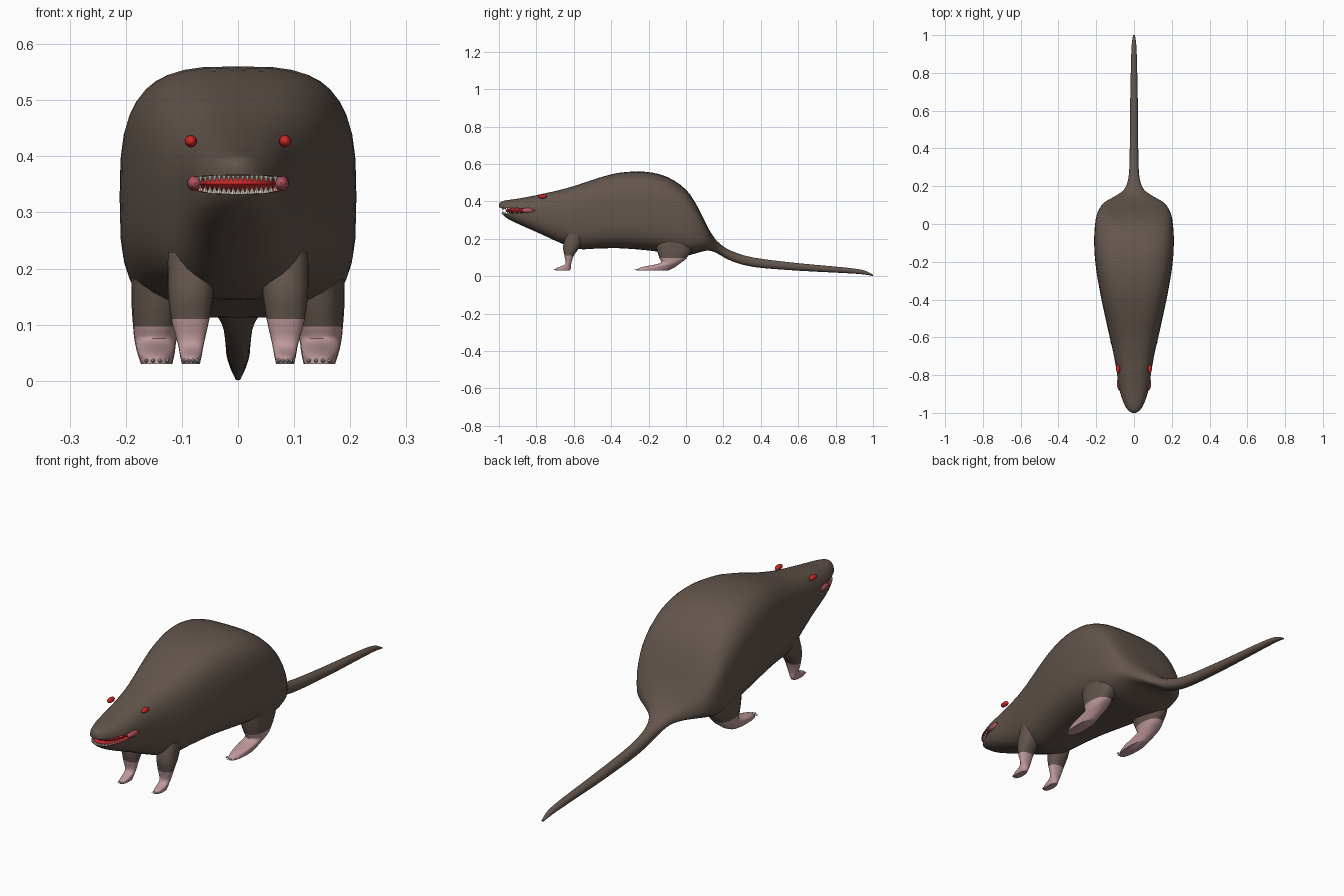
import bpy, bmesh, math
from mathutils import Vector

if "Cube" in bpy.data.objects:
    bpy.data.objects.remove(bpy.data.objects["Cube"])


def material(name, r, g, b):
    m = bpy.data.materials.new(name)
    m.use_nodes = True
    m.diffuse_color = (r, g, b, 1)
    m.node_tree.nodes["Principled BSDF"].inputs["Base Color"].default_value = (r, g, b, 1)
    return m


FUR = material("brown fur", .125, .092, .073)
SKIN = material("pink skin", .52, .32, .33)
RED = material("red mouth and eyes", .62, .02, .02)
GUM = material("dark pink gum", .45, .09, .12)
BONE = material("ivory teeth", .6, .6, .53)


def finish(name, bm, mats, angle=50):
    bmesh.ops.recalc_face_normals(bm, faces=bm.faces)
    mesh = bpy.data.meshes.new(name)
    bm.to_mesh(mesh)
    bm.free()
    obj = bpy.data.objects.new(name, mesh)
    bpy.context.collection.objects.link(obj)
    for m in mats:
        mesh.materials.append(m)
    smooth(obj, angle)
    return obj


def smooth(obj, angle):
    bpy.ops.object.select_all(action='DESELECT')
    obj.select_set(True)
    bpy.context.view_layer.objects.active = obj
    bpy.ops.object.shade_smooth_by_angle(angle=math.radians(angle))


def spline(rows, steps):
    """Smooth curve through rows of numbers."""
    out = []
    for i in range(len(rows) - 1):
        p = [rows[max(0, min(len(rows) - 1, i + k))] for k in (-1, 0, 1, 2)]
        for s in range(steps):
            t = s / steps
            out.append([b + t / 2 * (c - a + t * (2 * a - 5 * b + 4 * c - d + t * (3 * (b - c) + d - a)))
                        for a, b, c, d in zip(*p)])
    return out + [list(rows[-1])]


def loft(bm, rings):
    rings = [[bm.verts.new(p) for p in ring] for ring in rings]
    n = len(rings[0])
    for a, b in zip(rings, rings[1:]):
        for i in range(n):
            bm.faces.new((a[i], a[(i + 1) % n], b[(i + 1) % n], b[i]))
    bm.faces.new(rings[0])
    bm.faces.new(rings[-1])


def oval(n, power):
    """Unit superellipse points."""
    for i in range(n):
        a = 2 * math.pi * i / n
        c, s = math.cos(a), math.sin(a)
        yield (math.copysign(abs(c) ** (2 / power), c), math.copysign(abs(s) ** (2 / power), s))


# Body and tail: y, underside, top, half width
BODY = [
    (-1, .366, .388, .010), (-.985, .335, .40, .032), (-.95, .306, .408, .054),
    (-.88, .272, .418, .077), (-.78, .228, .438, .092), (-.68, .182, .460, .110),
    (-.58, .146, .488, .133), (-.48, .148, .522, .155), (-.36, .150, .553, .180),
    (-.22, .140, .559, .203), (-.1, .125, .531, .211), (0, .112, .463, .206),
    (.06, .125, .375, .193), (.11, .137, .275, .162), (.145, .132, .215, .105),
    (.18, .115, .175, .055), (.24, .083, .137, .030), (.36, .05, .10, .023),
    (.6, .03, .07, .021), (.85, .017, .047, .016), (.95, .01, .032, .012), (1, .001, .008, .005)]


def section(y, low, top, w):
    power = 2 + 1.3 * min(1, w / .2)
    return [(w * u, y, (low + top) / 2 + (top - low) / 2 * v) for u, v in oval(40, power)]


bm = bmesh.new()
loft(bm, [section(*row) for row in spline(BODY, 3)])
body = finish("body_and_tail", bm, [FUR, RED])

# Open mouth, cut as a wedge with red walls
bm = bmesh.new()
wedge = [(-1.05, .368), (-.83, .362), (-.805, .352), (-.83, .343), (-.97, .333), (-1.05, .333)]
loft(bm, [[(x, y, z) for y, z in wedge] for x in (-.2, .2)])
for f in bm.faces:
    f.material_index = 1
cutter = finish("mouth_cutter", bm, [FUR, RED])
cutter.hide_render = True
cut = body.modifiers.new("mouth", 'BOOLEAN')
cut.operation = 'DIFFERENCE'
cut.solver = 'EXACT'
cut.object = cutter
bpy.context.view_layer.objects.active = body
bpy.ops.object.modifier_apply(modifier=cut.name)
bpy.data.objects.remove(cutter)
smooth(body, 50)


def ball(name, mat, centre, size):
    bm = bmesh.new()
    bmesh.ops.create_uvsphere(bm, u_segments=16, v_segments=10, radius=1)
    for v in bm.verts:
        v.co = Vector(centre) + Vector(p * s for p, s in zip(v.co, size))
    return finish(name, bm, [mat])


def spike(bm, base, direction, radius, length):
    d = Vector(direction).normalized()
    turn = Vector((0, 0, 1)).rotation_difference(d).to_matrix().to_4x4()
    turn.translation = Vector(base) + d * length / 2
    bmesh.ops.create_cone(bm, cap_ends=True, segments=6, radius1=radius, radius2=0,
                          depth=length, matrix=turn)


# Red lining between the jaws
ball("mouth_lining", RED, (0, -.86, .351), (.068, .105, .02))

# Rows of pointed teeth round both lips
for name, z, way in (("upper_teeth", .369, -1), ("lower_teeth", .332, 1)):
    bm = bmesh.new()
    for i in range(-8, 9):
        u = i / 9
        y = -.982 + .12 * abs(u) ** 2.5
        slope = .004 * abs(u) * way
        spike(bm, (.075 * u, y, z + slope), (0, 0, way), .006, .014)
    finish(name, bm, [BONE], 20)

# Legs: x, y, z, half width, half length
FRONT = [(.08, -.59, .23, .045, .05), (.084, -.612, .16, .041, .045), (.085, -.625, .11, .034, .025),
         (.084, -.63, .065, .023, .016), (.084, -.655, .043, .019, .040), (.084, -.66, .03, .016, .037)]
HIND = [(.125, -.06, .3, .06, .12), (.138, -.06, .16, .052, .1), (.145, -.07, .097, .042, .072),
        (.147, -.085, .07, .037, .055), (.146, -.15, .048, .033, .09), (.145, -.18, .03, .028, .085)]


def leg(name, rows, side, skin_top):
    bm = bmesh.new()
    loft(bm, [[(side * (x + rx * u), y + ry * v, z) for u, v in oval(20, 2.3)]
              for x, y, z, rx, ry in spline(rows, 4)])
    for f in bm.faces:
        f.material_index = int(f.calc_center_median().z < skin_top)
    finish(name, bm, [FUR, SKIN])
    # Claws fan out from the toes
    x, y, z, rx, ry = rows[-1]
    bm = bmesh.new()
    for k in (-1.5, -.5, .5, 1.5):
        spike(bm, (side * x + k * rx * .45, y - ry * (1 - .06 * k * k), z + .006),
              (k * .1, -1, -.15), .004, .013)
    finish(name + "_claws", bm, [BONE], 20)


for word, side in (("left", 1), ("right", -1)):
    leg(word + "_front_leg", FRONT, side, .11)
    leg(word + "_hind_leg", HIND, side, .097)
    ball(word + "_eye", RED, (side * .084, -.767, .427), (.011, .023, .011))
    ball(word + "_mouth_corner", GUM, (side * .077, -.845, .352), (.014, .036, .014))
